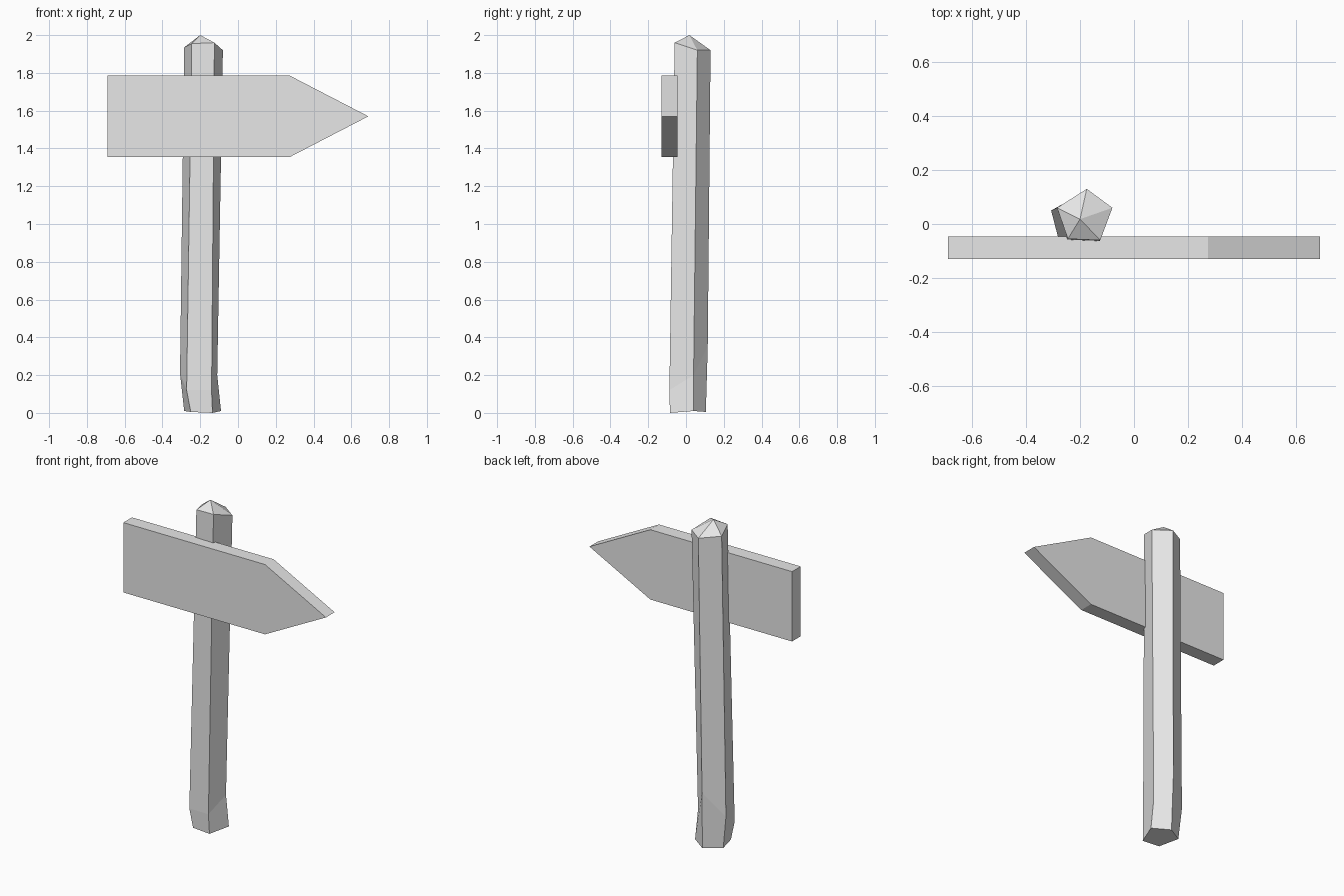
import bpy
import bmesh
from mathutils import Vector

default_cube = bpy.data.objects.get("Cube")
if default_cube:
    bpy.data.objects.remove(default_cube, do_unlink=True)


def make_material(name, color):
    material = bpy.data.materials.new(name)
    material.use_nodes = True
    material.diffuse_color = color
    shader = material.node_tree.nodes["Principled BSDF"]
    shader.inputs["Base Color"].default_value = color
    return material


def finish_object(name, mesh_builder, material):
    bmesh.ops.recalc_face_normals(mesh_builder, faces=mesh_builder.faces)
    mesh = bpy.data.meshes.new(name)
    mesh_builder.to_mesh(mesh)
    mesh_builder.free()
    mesh.materials.append(material)
    created = bpy.data.objects.new(name, mesh)
    bpy.context.scene.collection.objects.link(created)
    return created


def bridge_rings(mesh_builder, lower, upper):
    count = len(lower)
    for i in range(count):
        following = (i + 1) % count
        mesh_builder.faces.new((lower[i], lower[following], upper[following], upper[i]))


def build_post(name, rings, apex, material):
    mesh_builder = bmesh.new()
    loops = [[mesh_builder.verts.new(point) for point in ring] for ring in rings]
    mesh_builder.faces.new(list(reversed(loops[0])))
    for lower, upper in zip(loops, loops[1:]):
        bridge_rings(mesh_builder, lower, upper)
    # Low pointed cap
    tip = mesh_builder.verts.new(apex)
    top = loops[-1]
    for i, corner in enumerate(top):
        mesh_builder.faces.new((corner, top[(i + 1) % len(top)], tip))
    return finish_object(name, mesh_builder, material)


def build_board(name, outline, front_y, back_y, material):
    mesh_builder = bmesh.new()
    front = [mesh_builder.verts.new((x, front_y, z)) for x, z in outline]
    face = mesh_builder.faces.new(front)
    extruded = bmesh.ops.extrude_face_region(mesh_builder, geom=[face], use_keep_orig=True)
    moved = [item for item in extruded["geom"] if isinstance(item, bmesh.types.BMVert)]
    bmesh.ops.translate(mesh_builder, verts=moved, vec=Vector((0, back_y - front_y, 0)))
    return finish_object(name, mesh_builder, material)


grey = make_material("plain grey", (0.8, 0.8, 0.8, 1))

# Roughly hewn five-sided post: foot, ankle and shoulder rings,
# each ordered left, front left, front right, right, back
foot = [(-.285, .045, .01), (-.25, -.08, .005), (-.135, -.085, 0),
        (-.09, .04, .01), (-.185, .105, .005)]
ankle = [(-.307, .05, .21), (-.272, -.085, .12), (-.14, -.088, .12),
         (-.11, .04, .2), (-.19, .115, .35)]
shoulder = [(-.285, .06, 1.935), (-.245, -.055, 1.955), (-.125, -.06, 1.96),
            (-.08, .06, 1.92), (-.175, .13, 1.92)]
build_post("post", [foot, ankle, shoulder], (-.2, .018, 2), grey)

# Arrow-shaped board fixed to the front of the post
half_length, shoulder_x = .69, .275
low, middle, high = 1.355, 1.57, 1.785
arrow = [(-half_length, low), (shoulder_x, low), (half_length, middle),
         (shoulder_x, high), (-half_length, high)]
build_board("arrow_board", arrow, -.13, -.046, grey)
